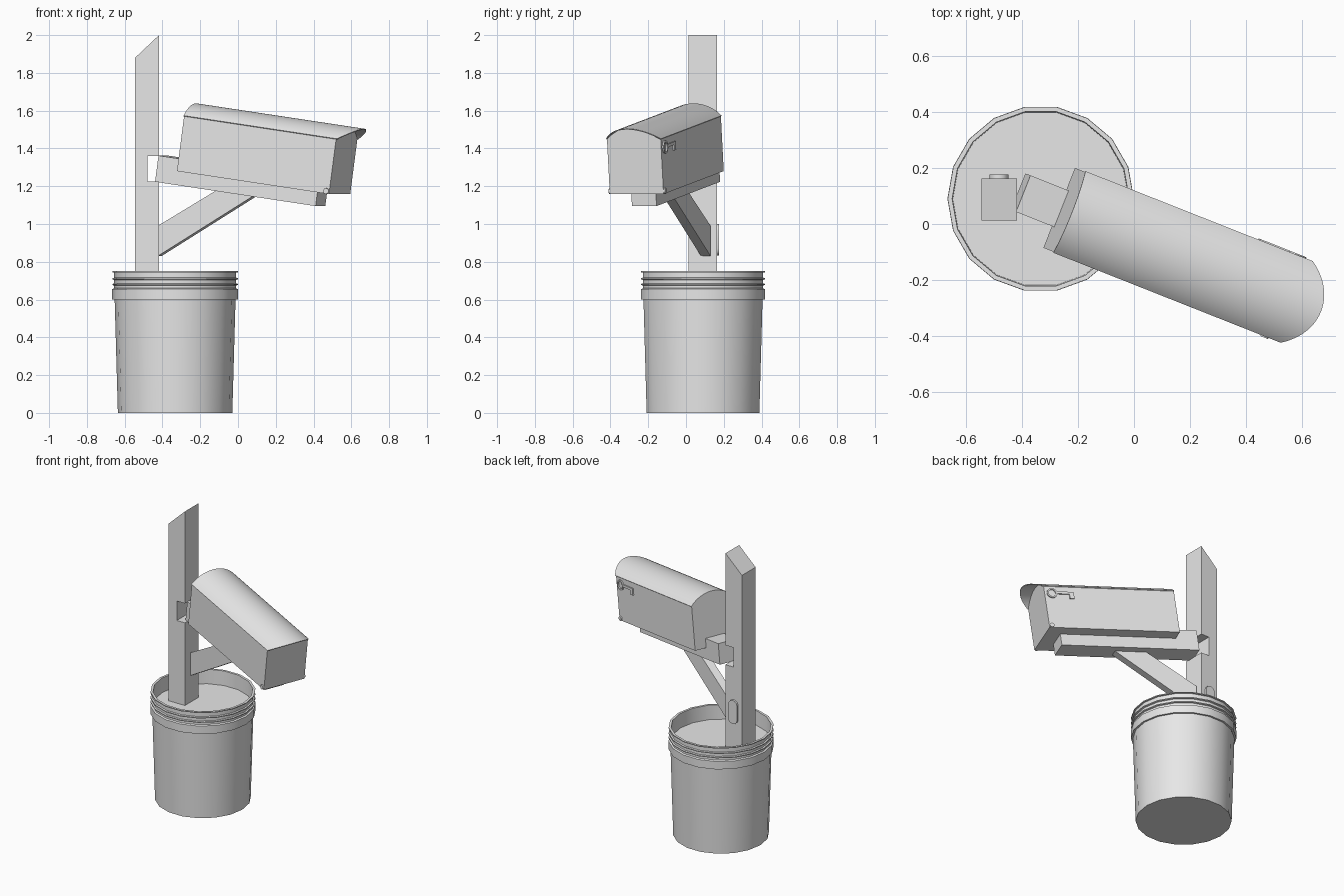
import bpy, bmesh, math
from mathutils import Matrix, Vector

cube = bpy.data.objects.get("Cube")
if cube:
    bpy.data.objects.remove(cube)

grey = bpy.data.materials.new("light grey")
grey.use_nodes = True
grey.diffuse_color = (0.8, 0.8, 0.8, 1)
grey.node_tree.nodes["Principled BSDF"].inputs["Base Color"].default_value = (0.8, 0.8, 0.8, 1)

# Housing frame: origin at the middle of the lower rear edge, x runs forward
YAW = Matrix.Translation((-0.267, 0.0575, 1.28)) @ Matrix.Rotation(math.radians(-21.6), 4, 'Z')
FRAME = YAW @ Matrix.Rotation(math.radians(8), 4, 'Y')
LENGTH, HALF, SIDE, PEAK = 0.874, 0.153, 0.293, 0.357


def finish(name, bm, matrix=Matrix(), smooth=None):
    bmesh.ops.recalc_face_normals(bm, faces=bm.faces)
    mesh = bpy.data.meshes.new(name)
    bm.to_mesh(mesh)
    bm.free()
    mesh.materials.append(grey)
    ob = bpy.data.objects.new(name, mesh)
    ob.matrix_world = matrix
    bpy.context.collection.objects.link(ob)
    if smooth:
        bpy.ops.object.select_all(action='DESELECT')
        ob.select_set(True)
        bpy.context.view_layer.objects.active = ob
        bpy.ops.object.shade_smooth_by_angle(angle=math.radians(smooth))
    return ob


def prism(name, outline, depth, matrix=Matrix(), smooth=None):
    """Extrude a closed 3D outline along the depth vector."""
    bm = bmesh.new()
    face = bm.faces.new([bm.verts.new(p) for p in outline])
    out = bmesh.ops.extrude_face_region(bm, geom=[face])
    bmesh.ops.translate(bm, vec=depth, verts=[v for v in out["geom"] if isinstance(v, bmesh.types.BMVert)])
    return finish(name, bm, matrix, smooth)


def box(name, lo, hi, matrix=Matrix()):
    outline = [(lo[0], lo[1], lo[2]), (hi[0], lo[1], lo[2]), (hi[0], lo[1], hi[2]), (lo[0], lo[1], hi[2])]
    return prism(name, outline, (0, hi[1] - lo[1], 0), matrix)


def lathe(name, profile, centre, sides, smooth):
    """Spin (radius, height) points round the z axis; radius 0 closes an end."""
    bm = bmesh.new()
    verts = [bm.verts.new((r, 0, z)) for r, z in profile]
    edges = [bm.edges.new(pair) for pair in zip(verts, verts[1:])]
    bmesh.ops.spin(bm, geom=verts + edges, cent=(0, 0, 0), axis=(0, 0, 1),
                   angle=math.tau, steps=sides, use_duplicate=False)
    bmesh.ops.remove_doubles(bm, verts=bm.verts, dist=1e-4)
    return finish(name, bm, Matrix.Translation(centre), smooth)


def circle(r, cx, cz, y, n=16):
    return [(cx + r * math.cos(math.tau * i / n), y, cz + r * math.sin(math.tau * i / n)) for i in range(n)]


# Bucket with collar and ribs below the rim
bucket = [(0, 0), (0.303, 0), (0.320, 0.60), (0.333, 0.60), (0.333, 0.655), (0.323, 0.66)]
for z in (0.68, 0.71):
    bucket += [(0.323, z - 0.006), (0.332, z - 0.003), (0.332, z + 0.003), (0.323, z + 0.006)]
bucket += [(0.323, 0.742), (0.332, 0.744), (0.332, 0.75), (0.316, 0.75), (0.312, 0.60)]
lathe("bucket", bucket, (-0.333, 0.09, 0), 18, 30)
lathe("bucket_fill", [(0, 0.65), (0.314, 0.65), (0.312, 0.61), (0, 0.61)], (-0.333, 0.09, 0), 18, 30)

# Post with slanted top and a notch for the arm
prism("post", [(-0.545, 0.013, 0.05), (-0.418, 0.013, 0.05), (-0.418, 0.013, 1.225), (-0.48, 0.013, 1.225),
               (-0.48, 0.013, 1.36), (-0.418, 0.013, 1.36), (-0.418, 0.013, 2.0), (-0.545, 0.013, 1.88)],
      (0, 0.15, 0))

# Pill-shaped plate on the back of the post
pill = [(-0.482 + 0.034 * math.cos(a), 0.162, z + 0.034 * math.sin(a))
        for z, start in ((0.965, 0), (0.868, math.pi)) for a in [start + math.pi * i / 6 for i in range(7)]]
prism("post_plate", pill, (0, 0.014, 0), smooth=35)

# Arm under the housing
box("arm", (-0.148, -0.07, -0.078), (0.775, 0.07, 0.062), FRAME)

# Diagonal brace, with its low end cut square against the post
prism("brace", [(-0.155, -0.038, -0.45), (-0.155, -0.038, -0.29), (0.20, -0.038, -0.09),
                (0.30, -0.038, -0.06), (0.40, -0.038, -0.125)], (0, 0.055, 0), YAW)

# Housing body: flat sides with an arched top
SEG = 20
RISE = PEAK - SIDE
RADIUS = (HALF ** 2 + RISE ** 2) / (2 * RISE)
SWEEP = math.asin(HALF / RADIUS)


def arch(i, extra=0.0):
    a = -SWEEP + 2 * SWEEP * i / SEG
    return (RADIUS + extra) * math.sin(a), PEAK - RADIUS + (RADIUS + extra) * math.cos(a)


outline = [(0, HALF, 0), (0, -HALF, 0)] + [(0, *arch(i)) for i in range(SEG + 1)]
prism("housing", outline, (LENGTH, 0, 0), FRAME, 25)

# Thin hood whose front edge bows out as a visor
bm = bmesh.new()
rows = []
for i in range(SEG + 1):
    bow = LENGTH + 0.005 + 0.085 * (1 - (2 * i / SEG - 1) ** 2)
    rows.append([bm.verts.new((x, *arch(i, e))) for x, e in
                 ((-0.002, 0.0), (bow, 0.0), (bow, 0.005), (-0.002, 0.005))])
for a, b in zip(rows, rows[1:]):
    for k in range(4):
        bm.faces.new((a[k], a[(k + 1) % 4], b[(k + 1) % 4], b[k]))
bm.faces.new(rows[0])
bm.faces.new(rows[-1])
finish("hood", bm, FRAME, 25)

# Hinge knobs at the lower front corners
for name, y in (("right_knob", -HALF - 0.008), ("left_knob", HALF - 0.004)):
    prism(name, circle(0.015, 0.857, 0.014, y), (0, 0.012, 0), FRAME, 35)

# Latch on the left side: ring, bar and drop tab
bm = bmesh.new()
rings = [[bm.verts.new(p) for p in circle(r, 0.825, 0.245, y)]
         for r, y in ((0.034, HALF), (0.034, HALF + 0.008), (0.024, HALF + 0.008), (0.024, HALF))]
for a, b in zip(rings, rings[1:] + rings[:1]):
    for k in range(16):
        bm.faces.new((a[k], a[(k + 1) % 16], b[(k + 1) % 16], b[k]))
finish("latch_ring", bm, FRAME, 35)
box("latch_bar", (0.68, HALF, 0.24), (0.795, HALF + 0.008, 0.256), FRAME)
box("latch_tab", (0.68, HALF, 0.21), (0.71, HALF + 0.008, 0.24), FRAME)
